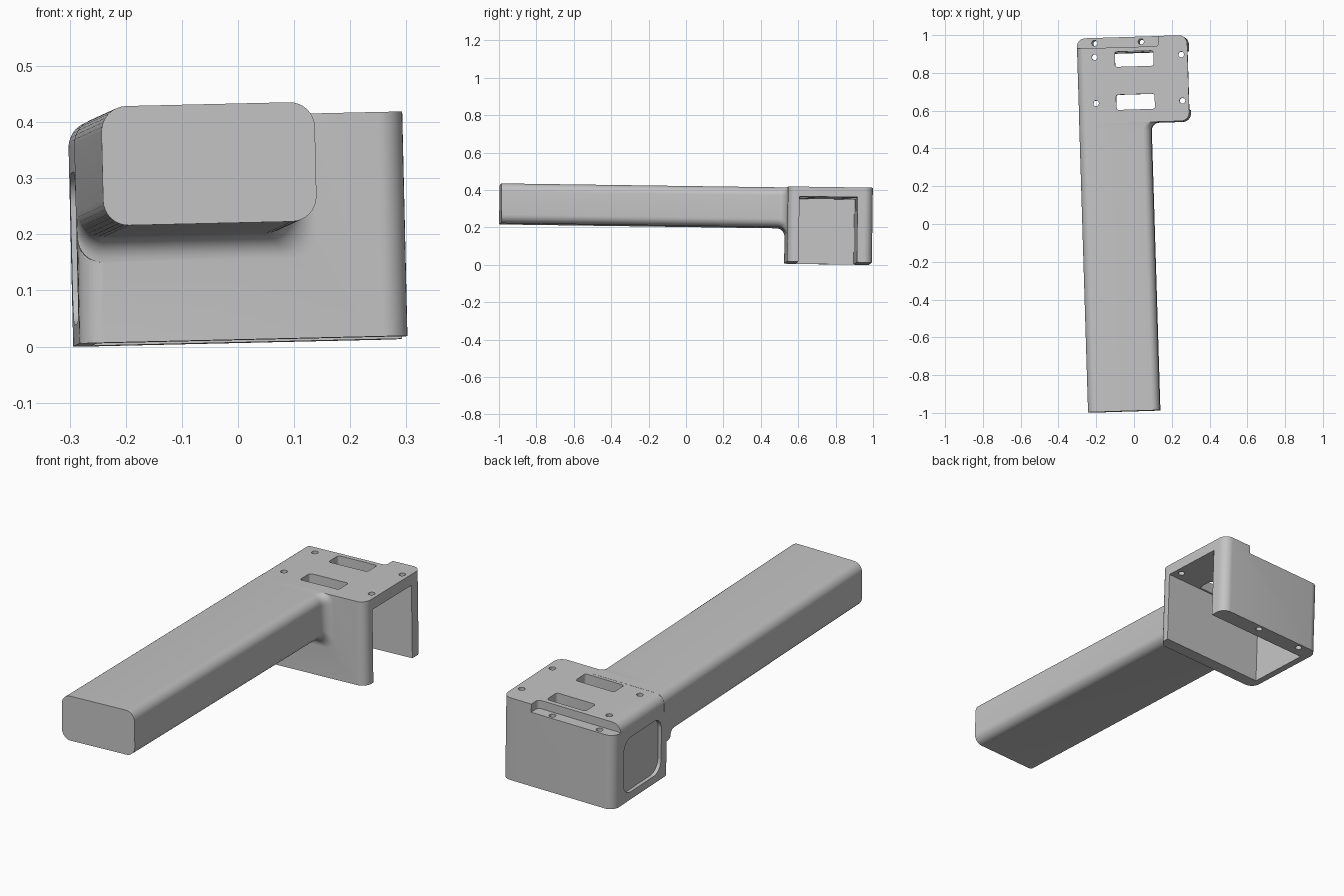
import bpy, bmesh
from math import pi, cos, sin, sqrt
from mathutils import Matrix, Euler, Vector

if "Cube" in bpy.data.objects:
    bpy.data.objects.remove(bpy.data.objects["Cube"])

grey = bpy.data.materials.new("plain_grey")
grey.use_nodes = True
grey.diffuse_color = (0.55, 0.55, 0.55, 1)
grey.node_tree.nodes["Principled BSDF"].inputs["Base Color"].default_value = grey.diffuse_color

LEFT, RIGHT, FRONT, BACK, BOTTOM, TOP = -0.27, 0.315, 0.536, 0.99, -0.18, 0.22
ROUND = 0.045


def to_object(name, bm):
    bmesh.ops.recalc_face_normals(bm, faces=bm.faces)
    mesh = bpy.data.meshes.new(name)
    bm.to_mesh(mesh)
    bm.free()
    mesh.materials.append(grey)
    obj = bpy.data.objects.new(name, mesh)
    bpy.context.collection.objects.link(obj)
    return obj


def block(name, low, high, radius=0, rounded=None, segments=8):
    """Box between two corners; edges chosen by rounded(direction, middle) are filleted."""
    low, high = Vector(low), Vector(high)
    bm = bmesh.new()
    bmesh.ops.create_cube(bm, size=1)
    for v in bm.verts:
        v.co = Vector((high[i] if v.co[i] > 0 else low[i]) for i in range(3))
    if rounded:
        edges = []
        for e in bm.edges:
            a, b = (v.co for v in e.verts)
            axis = max(range(3), key=lambda i: abs(a[i] - b[i]))
            if rounded("xyz"[axis], (a + b) / 2):
                edges.append(e)
        bmesh.ops.bevel(bm, geom=edges, offset=radius, segments=segments,
                        profile=0.5, affect='EDGES')
    return to_object(name, bm)


def peg(x, y, bottom):
    bm = bmesh.new()
    bmesh.ops.create_cone(bm, cap_ends=True, segments=24, radius1=0.015, radius2=0.015,
                          depth=0.3 - bottom,
                          matrix=Matrix.Translation((x, y, (0.3 + bottom) / 2)))
    return to_object("hole_cutter", bm)


def rounded_rect(x0, x1, z0, z1, r, n=8):
    points = []
    corners = [(x1 - r, z1 - r), (x0 + r, z1 - r), (x0 + r, z0 + r), (x1 - r, z0 + r)]
    for k, (cx, cz) in enumerate(corners):
        for i in range(n + 1):
            a = (k + i / n) * pi / 2
            points.append((cx + r * cos(a), cz + r * sin(a)))
    return points


# Handle: rounded bar that flares into the housing
def make_handle():
    flare = 0.045
    stations = [(-0.99, 0)]
    for i in range(9):
        s = flare * sin(i / 8 * pi / 2)
        stations.append((FRONT - flare + s, flare - sqrt(max(flare**2 - s**2, 0))))
    stations.append((0.59, flare))
    bm = bmesh.new()
    rings = []
    for y, d in stations:
        section = rounded_rect(LEFT - 0.0006, 0.11 + d, 0.008 - d, TOP + 0.0006, ROUND)
        rings.append([bm.verts.new((x, y, z)) for x, z in section])
    for a, b in zip(rings, rings[1:]):
        for i in range(len(a)):
            j = (i + 1) % len(a)
            bm.faces.new((a[i], a[j], b[j], b[i]))
    bm.faces.new(rings[0])
    bm.faces.new(rings[-1])
    return to_object("handle", bm)


def combine(target, other, operation):
    mod = target.modifiers.new(operation.lower(), 'BOOLEAN')
    mod.operation = operation
    mod.solver = 'EXACT'
    mod.object = other
    bpy.ops.object.select_all(action='DESELECT')
    bpy.context.view_layer.objects.active = target
    target.select_set(True)
    bpy.ops.object.modifier_apply(modifier=mod.name)
    bpy.data.objects.remove(other)


# Housing: upright corners and the upper -x edge are rounded
body = block("housing_with_handle", (LEFT, FRONT, BOTTOM), (RIGHT, BACK, TOP), ROUND,
             lambda d, m: d == "z" or (d == "y" and m.x < 0 and m.z > 0))
combine(body, make_handle(), 'UNION')

upright = lambda d, m: d == "z"
cutters = [
    # Cavity, open below and on the +x side
    block("cavity_cutter", (-0.238, 0.597, -0.5), (0.6, 0.908, 0.168)),
    # Lowered ledge along the back
    block("ledge_cutter", (-0.5, 0.936, 0.18), (0.164, 1.2, 0.4), 0.018,
          lambda d, m: d == "z" and m.x > 0 and m.y < 1),
    # Shallow pocket in the -x side
    block("pocket_cutter", (-0.35, 0.61, -0.143), (-0.253, 0.91, 0.127), 0.06,
          lambda d, m: d == "x"),
]
# Slots in the top plate
for y0 in (0.605, 0.833):
    cutters.append(block("slot_cutter", (-0.07, y0, 0.1), (0.134, y0 + 0.08, 0.3), 0.012, upright, 4))
# Screw holes: four in the plate, two down the back wall
for x in (-0.177, 0.281):
    for y in (0.643, 0.888):
        cutters.append(peg(x, y, 0.1))
for x in (-0.176, 0.07):
    cutters.append(peg(x, 0.963, -0.3))
for cutter in cutters:
    combine(body, cutter, 'DIFFERENCE')

# Slight tilt of the whole piece, then rest it on the floor and centre it
body.data.transform(Euler((-0.014, -0.023, 0.031)).to_matrix().to_4x4())
cos_ = [v.co for v in body.data.vertices]
low = [min(c[i] for c in cos_) for i in range(3)]
high = [max(c[i] for c in cos_) for i in range(3)]
body.data.transform(Matrix.Translation((-(low[0] + high[0]) / 2, -(low[1] + high[1]) / 2, -low[2])))

bpy.ops.object.select_all(action='DESELECT')
bpy.context.view_layer.objects.active = body
body.select_set(True)
bpy.ops.object.shade_smooth_by_angle(angle=pi / 6)
